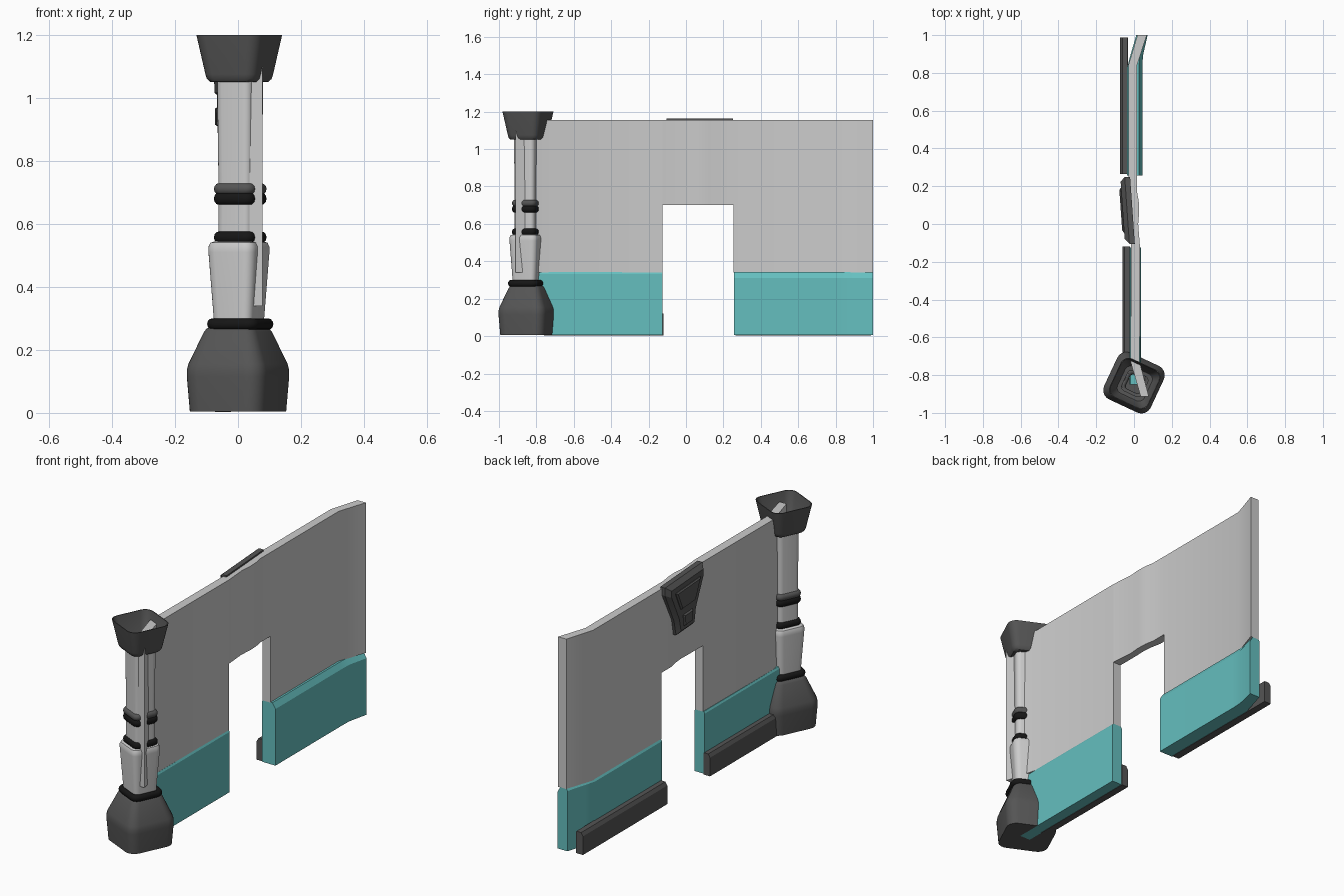
import bpy, bmesh, math
from mathutils import Matrix

if "Cube" in bpy.data.objects:
    bpy.data.objects.remove(bpy.data.objects["Cube"])


def mat(name, c):
    m = bpy.data.materials.new(name)
    m.diffuse_color = (*c, 1)
    m.use_nodes = True
    m.node_tree.nodes["Principled BSDF"].inputs["Base Color"].default_value = m.diffuse_color
    return m


TEAL = mat("teal", (0.13, 0.52, 0.52))
DARK = mat("dark_grey", (0.09, 0.09, 0.09))
BLACK = mat("black", (0.008, 0.008, 0.008))


def finish(name, bm, material=None, angle=35):
    bmesh.ops.remove_doubles(bm, verts=bm.verts, dist=1e-5)
    bad = [f for f in bm.faces if f.calc_area() < 1e-8]
    bmesh.ops.delete(bm, geom=bad, context='FACES')
    bmesh.ops.recalc_face_normals(bm, faces=bm.faces)
    me = bpy.data.meshes.new(name)
    bm.to_mesh(me)
    bm.free()
    ob = bpy.data.objects.new(name, me)
    bpy.context.collection.objects.link(ob)
    me.shade_smooth()
    me.set_sharp_from_angle(angle=math.radians(angle))
    if material:
        me.materials.append(material)
    return ob


def skin(bm, rings, caps=(False, False), closed=True):
    """Join successive vertex loops with quads."""
    vs = [[bm.verts.new(p) for p in r] for r in rings]
    n = len(vs[0])
    for a, b in zip(vs, vs[1:]):
        for i in range(n):
            bm.faces.new((a[i], a[(i + 1) % n], b[(i + 1) % n], b[i]))
    if caps[0]:
        bm.faces.new(vs[0][::-1])
    if caps[1]:
        bm.faces.new(vs[-1])


def strip(name, cols, z1, bevel=(0, 0), material=None):
    """Wall-like strip along y; cols are (y, x_left, x_right, z_bottom)."""
    bl, br = bevel
    rings = []
    for y, xl, xr, z0 in cols:
        pts = [(xl, z0), (xl, z1 - bl), (xl + bl * 0.6, z1),
               (xr - br * 0.6, z1), (xr, z1 - br), (xr, z0)]
        rings.append([(x, y, z) for x, z in pts])
    bm = bmesh.new()
    skin(bm, rings, (True, True))
    return finish(name, bm, material, 20)


def pillar_part(name, profile, material=None, bottom=False, cx=0.007, cy=-0.847):
    """Loft of rounded squares; profile is (half_width, z)."""
    rings = []
    for s, z in profile:
        r, ring = s * 0.4, []
        for q in range(4):
            mid = math.radians(45 + 90 * q)
            ox, oy = ((s - r) * math.copysign(1, f(mid)) for f in (math.cos, math.sin))
            for k in range(6):
                a = math.radians(90 * q + 18 * k)
                ring.append((ox + r * math.cos(a), oy + r * math.sin(a), z))
        rings.append(ring)
    bm = bmesh.new()
    skin(bm, rings, (bottom, False))
    bm.transform(Matrix.Translation((cx, cy, 0)) @ Matrix.Rotation(math.radians(-25), 4, 'Z'))
    return finish(name, bm, material, 40)


def ring(name, s, z, hz, material=None):
    prof = [(s - 0.014 + 0.014 * math.cos(t), z + hz * math.sin(t))
            for t in (i * math.tau / 12 for i in range(13))]
    pillar_part(name, prof, material)


# Wall with doorway, bent at both ends
strip("wall", [
    (-0.912, 0.035, 0.078, 0.34), (-0.73, -0.018, 0.03, 0.34),
    (-0.125, -0.016, 0.032, 0.34), (-0.125, -0.016, 0.032, 0.70),
    (0.0, -0.016, 0.022, 0.70), (0.06, -0.014, 0.027, 0.70),
    (0.12, -0.02, 0.025, 0.70), (0.17, -0.03, 0.016, 0.70),
    (0.255, -0.03, 0.016, 0.70), (0.255, -0.03, 0.016, 0.34),
    (0.84, -0.03, 0.016, 0.34), (1.0, 0.018, 0.068, 0.34)], 1.155)

# Teal lower panels
strip("lower_panel_near", [(-0.85, -0.025, 0.037, 0.005), (-0.125, -0.025, 0.037, 0.005)],
      0.342, (0.01, 0.01), TEAL)
strip("lower_panel_far", [
    (0.257, -0.036, 0.045, 0.005), (0.83, -0.036, 0.045, 0.005),
    (0.89, -0.02, 0.047, 0.005), (1.0, 0.012, 0.072, 0.005)], 0.342, (0.01, 0.03), TEAL)

# Dark skirting rails
for nm, y0, y1, x0, x1 in (("near", -0.76, -0.12, -0.06, -0.022),
                           ("far", 0.265, 0.988, -0.073, -0.032)):
    strip("skirting_" + nm, [(y0, x0, x1, 0.003), (y1, x0, x1, 0.003)],
          0.122, (0.018, 0.002), DARK)

# Corner pillar
pillar_part("pillar_base", [(0.128, 0.005), (0.136, 0.115), (0.136, 0.135), (0.132, 0.155),
                            (0.09, 0.258), (0.083, 0.268), (0.06, 0.275)],
            DARK, True, 0, -0.84)
pillar_part("pillar_sleeve", [(0.066, 0.27), (0.067, 0.30), (0.081, 0.51), (0.081, 0.527),
                              (0.076, 0.54), (0.058, 0.547)], None, False, 0.003)
pillar_part("pillar_shaft", [(0.058, 0.50), (0.058, 0.75), (0.061, 1.06)])
ring("base_ring", 0.088, 0.282, 0.018, BLACK)
ring("middle_ring", 0.070, 0.557, 0.019, BLACK)
ring("upper_ring_black", 0.070, 0.68, 0.02, BLACK)
ring("upper_ring_grey", 0.070, 0.711, 0.018, DARK)
pillar_part("pillar_capital", [(0.058, 1.05), (0.078, 1.051), (0.086, 1.06), (0.09, 1.075),
                               (0.114, 1.2), (0.110, 1.2), (0.085, 1.078), (0.078, 1.066),
                               (0.058, 1.064)], DARK, False, 0.004, -0.845)


# Tapered plate above the doorway, with raised details
def plate(name, outline, x0, x1, inset):
    cy = sum(p[0] for p in outline) / len(outline)
    cz = sum(p[1] for p in outline) / len(outline)
    tilt = 0.07
    rings = []
    for x, k in ((x0, 1), (x0 + (x1 - x0) * 0.55, 1), (x1, 1 - inset)):
        ring = []
        for y, z in outline:
            yy, zz = cy + (y - cy) * k, cz + (z - cz) * k
            ring.append((x - (yy - 0.07) * tilt, yy, zz))
        rings.append(ring)
    bm = bmesh.new()
    skin(bm, rings, (True, True))
    finish(name, bm, DARK, 20)


plate("door_plate", [(-0.105, 1.163), (0.25, 1.163), (0.25, 1.12), (0.165, 0.95),
                     (0.145, 0.865), (-0.005, 0.865), (-0.02, 0.95), (-0.105, 1.12)],
      -0.008, -0.06, 0.15)
plate("plate_panel", [(-0.045, 1.115), (0.19, 1.115), (0.14, 1.01), (0.005, 1.01)],
      -0.055, -0.07, 0.1)
plate("plate_button", [(0.03, 0.97), (0.115, 0.97), (0.11, 0.91), (0.035, 0.91)],
      -0.055, -0.07, 0.15)
